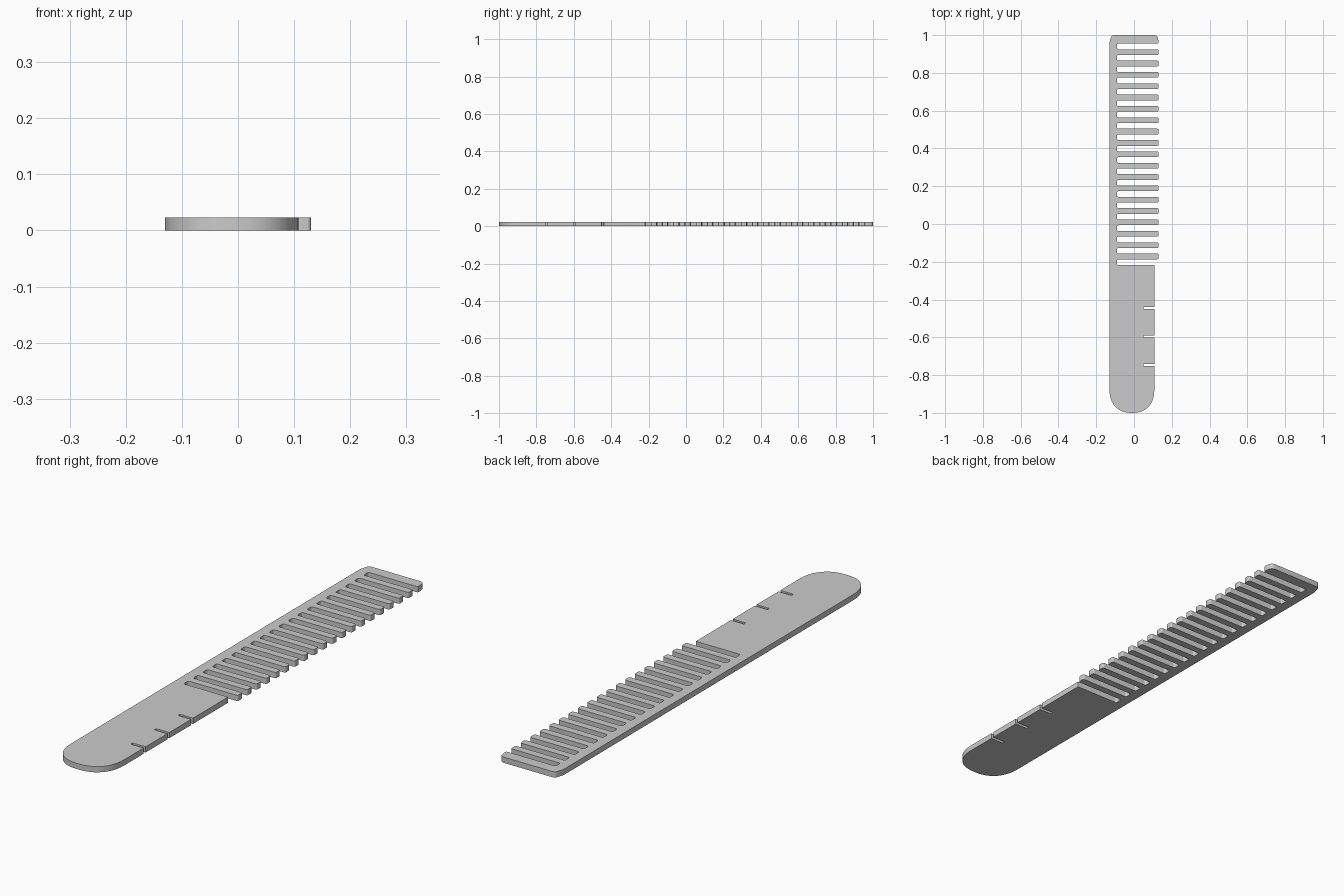
import bpy, bmesh, math
from mathutils import Vector

if "Cube" in bpy.data.objects:
    bpy.data.objects.remove(bpy.data.objects["Cube"])

THICK = 0.023
LEFT, HANDLE_X, TIP_X, ROOT_X = -0.13, 0.108, 0.13, -0.09
PITCH, GAP, TEETH = 0.0601, 0.030, 19
TOP_SLOT = 0.955          # upper edge of the first slot

corners = []              # outline corners, counter-clockwise: (x, y, rounding)


def add(x, y, r=0.0):
    corners.append((x, y, r))


# rounded handle end
cx, half, depth = (LEFT + HANDLE_X) / 2, (HANDLE_X - LEFT) / 2, 0.13
N = 20
for i in range(N + 1):
    a = math.pi + math.pi * i / N
    c, s = math.cos(a), math.sin(a)
    add(cx + math.copysign(abs(c) ** 0.85, c) * half,
        -1 + depth - abs(s) ** 0.85 * depth)

# three narrow notches in the handle edge
for y in (-0.746, -0.596, -0.445):
    add(HANDLE_X, y - 0.006)
    add(0.05, y - 0.006, 0.003)
    add(0.05, y + 0.006, 0.003)
    add(HANDLE_X, y + 0.006)

# handle shoulder, then teeth from the handle upward
slot_low = TOP_SLOT - GAP - TEETH * PITCH
add(HANDLE_X, slot_low, 0.003)
for i in range(TEETH + 1):
    y = slot_low + i * PITCH
    add(ROOT_X, y, 0.008)
    add(ROOT_X, y + GAP, 0.008)
    add(TIP_X, y + GAP, 0.008)
    if i < TEETH:
        add(TIP_X, y + PITCH, 0.008)

# end guard and spine corner
add(TIP_X - 0.004, 1.0, 0.02)
add(LEFT + 0.012, 1.0, 0.012)
add(LEFT, 0.965, 0.02)


def rounded(pts, steps=4):
    out = []
    for i, (x, y, r) in enumerate(pts):
        p = Vector((x, y))
        if r == 0:
            out.append(p)
            continue
        a = Vector(pts[i - 1][:2]) - p
        b = Vector(pts[(i + 1) % len(pts)][:2]) - p
        a = p + a.normalized() * min(r, a.length * 0.45)
        b = p + b.normalized() * min(r, b.length * 0.45)
        for k in range(steps + 1):
            t = k / steps
            out.append(a * (1 - t) ** 2 + p * 2 * t * (1 - t) + b * t * t)
    return out


# extrude the outline into a flat plate
bm = bmesh.new()
face = bm.faces.new([bm.verts.new((p.x, p.y, 0)) for p in rounded(corners)])
ext = bmesh.ops.extrude_face_region(bm, geom=[face], use_keep_orig=True)
bmesh.ops.translate(bm, vec=(0, 0, THICK),
                    verts=[v for v in ext["geom"] if isinstance(v, bmesh.types.BMVert)])
bmesh.ops.recalc_face_normals(bm, faces=bm.faces)
mesh = bpy.data.meshes.new("comb")
bm.to_mesh(mesh)
bm.free()
comb = bpy.data.objects.new("comb", mesh)
bpy.context.collection.objects.link(comb)
bpy.context.view_layer.objects.active = comb
comb.select_set(True)
bpy.ops.object.shade_smooth_by_angle(angle=math.radians(30))
